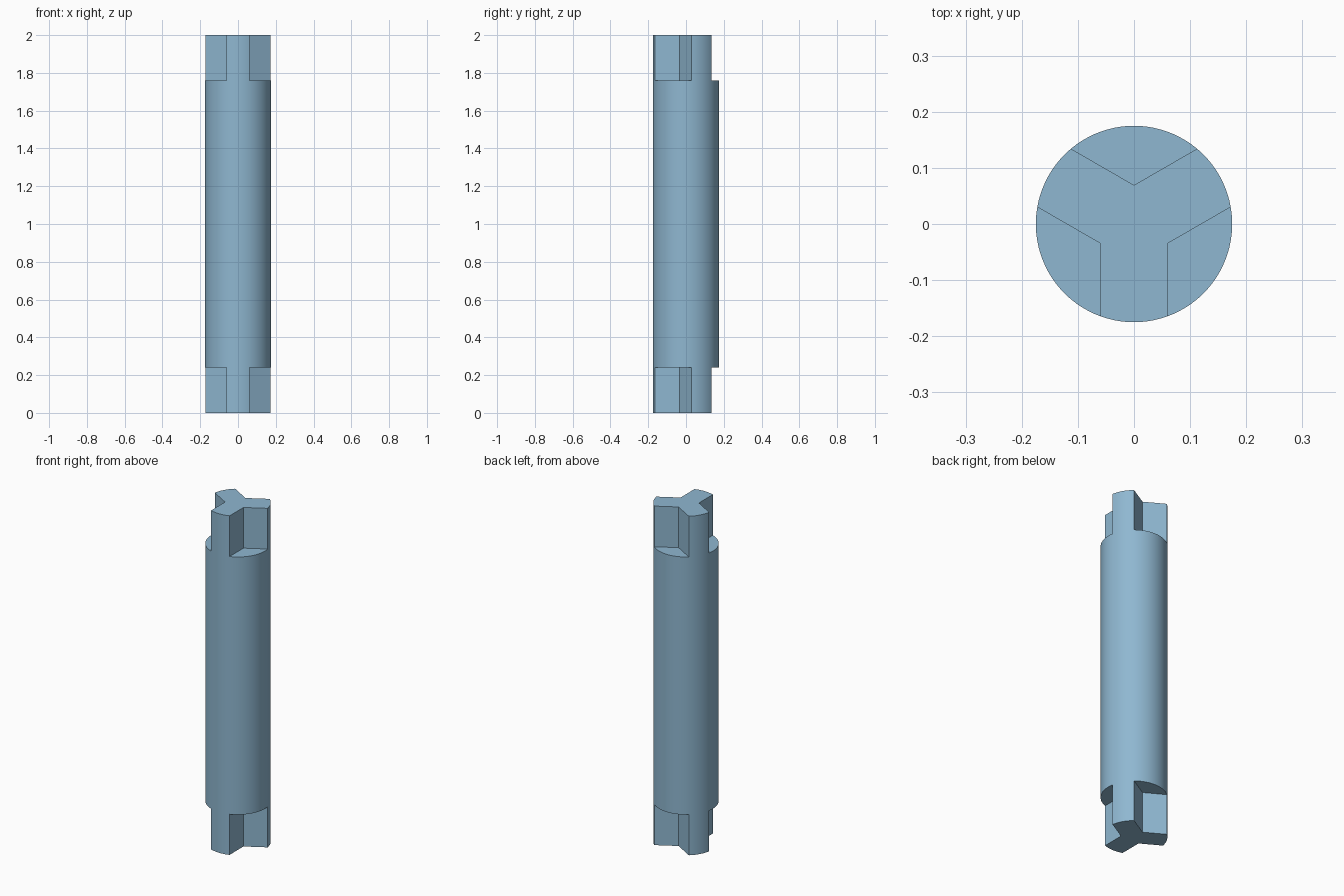
import bpy, bmesh, math

if "Cube" in bpy.data.objects:
    bpy.data.objects.remove(bpy.data.objects["Cube"])

R = 0.175            # shaft radius
HALF = 0.06          # half width of each drive lug
LEVELS = (0.0, 0.24, 1.76, 2.0)
ARM_SEGS, GAP_SEGS = 10, 20
INNER = HALF / math.sin(math.radians(60))   # radius of the notch corners
spread = math.asin(HALF / R)                # half angle of a lug's outer arc
third = 2 * math.pi / 3

mat = bpy.data.materials.new("steel blue")
mat.diffuse_color = (0.275, 0.475, 0.635, 1)
mat.use_nodes = True
mat.node_tree.nodes["Principled BSDF"].inputs["Base Color"].default_value = mat.diffuse_color

bm = bmesh.new()


def arc(a0, a1, n, z):
    """Verts on the shaft circle from a0 to a1."""
    return [bm.verts.new((R * math.cos(a0 + (a1 - a0) * i / n),
                          R * math.sin(a0 + (a1 - a0) * i / n), z))
            for i in range(n + 1)]


def wall(low, high):
    for i in range(len(low) - 1):
        bm.faces.new((low[i], low[i + 1], high[i + 1], high[i]))


# Lug arcs and notch corners on every level
arms, corners = [], []
for k in range(3):
    a = -math.pi / 2 + k * third
    arms.append([arc(a - spread, a + spread, ARM_SEGS, z) for z in LEVELS])
    c = a + third / 2
    corners.append([bm.verts.new((INNER * math.cos(c), INNER * math.sin(c), z))
                    for z in LEVELS])

for k in range(3):
    arm, nxt, cor = arms[k], arms[(k + 1) % 3], corners[k]
    # Lug outer surface runs the whole length
    for lv in range(3):
        wall(arm[lv], arm[lv + 1])
    # Shaft surface between lugs, middle section only
    a0 = -math.pi / 2 + k * third + spread
    gaps = []
    for lv in (1, 2):
        inner_arc = arc(a0, a0 + third - 2 * spread, GAP_SEGS, LEVELS[lv])
        for v in (inner_arc[0], inner_arc[-1]):
            bm.verts.remove(v)
        gaps.append([arm[lv][-1]] + inner_arc[1:-1] + [nxt[lv][0]])
    wall(*gaps)
    # Notch floors and notch side walls at both ends
    for g, lv in zip(gaps, (1, 2)):
        bm.faces.new(g + [cor[lv]])
    for lv in (0, 2):
        wall([arm[lv][-1], cor[lv], nxt[lv][0]],
             [arm[lv + 1][-1], cor[lv + 1], nxt[lv + 1][0]])

# Three-lobed end faces
for lv in (0, 3):
    bm.faces.new([v for k in range(3) for v in arms[k][lv] + [corners[k][lv]]])

bmesh.ops.recalc_face_normals(bm, faces=bm.faces)
mesh = bpy.data.meshes.new("coupling_shaft")
bm.to_mesh(mesh)
bm.free()
mesh.materials.append(mat)
shaft = bpy.data.objects.new("coupling_shaft", mesh)
bpy.context.collection.objects.link(shaft)
bpy.context.view_layer.objects.active = shaft
shaft.select_set(True)
bpy.ops.object.shade_smooth_by_angle(angle=math.radians(30))
